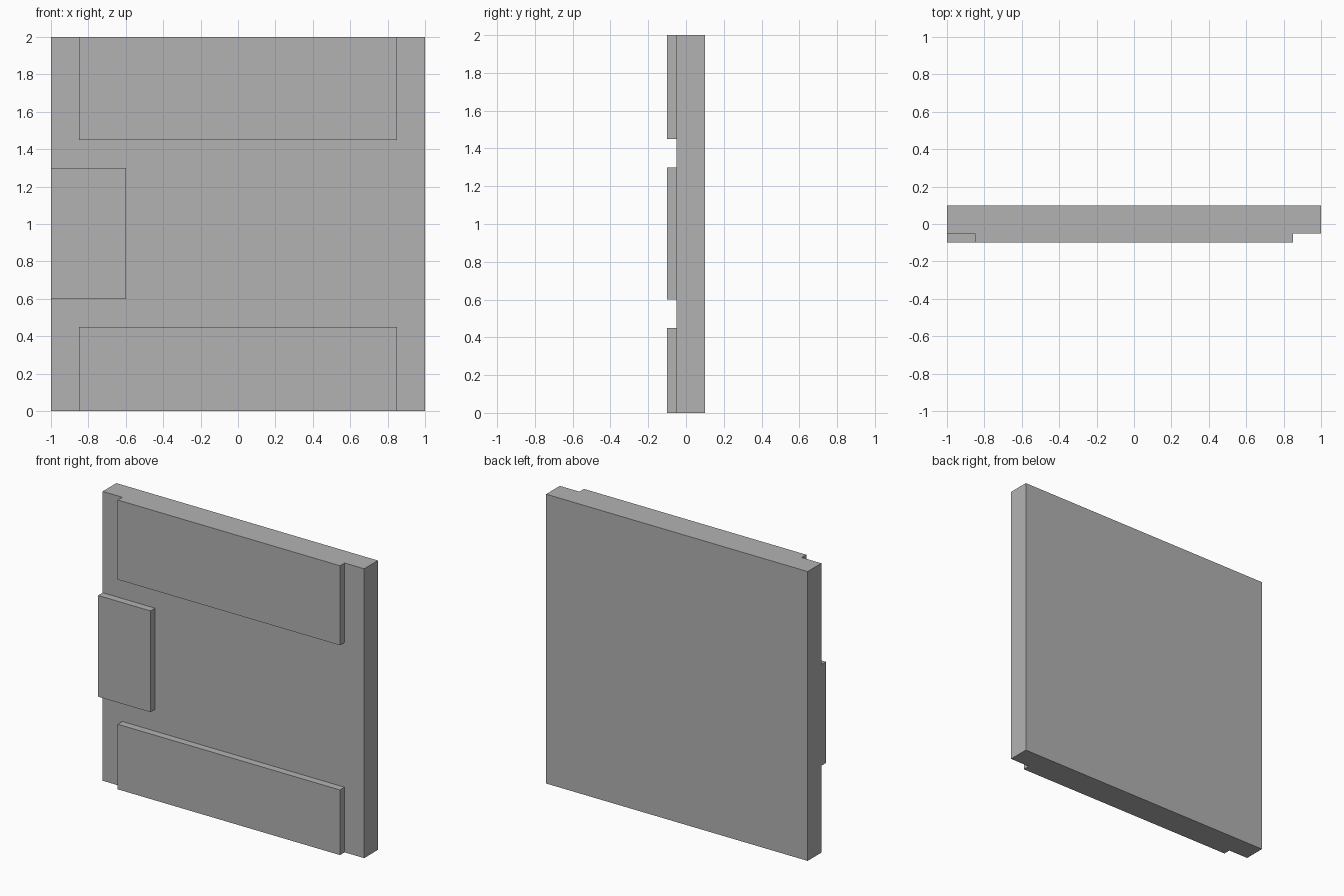
import bpy
import bmesh
from mathutils import Vector

cube = bpy.data.objects.get("Cube")
if cube:
    bpy.data.objects.remove(cube, do_unlink=True)

GREY = (0.448, 0.448, 0.448, 1.0)
grey = bpy.data.materials.new("plain_grey")
grey.use_nodes = True
grey.diffuse_color = GREY
grey.node_tree.nodes["Principled BSDF"].inputs["Base Color"].default_value = GREY


def box(name, low, high):
    """Add a flat-faced box spanning two opposite corners."""
    low, high = Vector(low), Vector(high)
    bm = bmesh.new()
    bmesh.ops.create_cube(bm, size=1)
    for v in bm.verts:
        v.co = (low + high) / 2 + v.co * (high - low)
    mesh = bpy.data.meshes.new(name)
    bm.to_mesh(mesh)
    bm.free()
    mesh.materials.append(grey)
    obj = bpy.data.objects.new(name, mesh)
    bpy.context.collection.objects.link(obj)
    return obj


FRONT, FACE, BACK = -0.10, -0.05, 0.10

# Square backing panel
box("back_panel", (-1, FACE, 0), (1, BACK, 2))

# Raised plates on the front: name, x range, z range
plates = [
    ("top_plate", -0.85, 0.85, 1.45, 2.0),
    ("bottom_plate", -0.85, 0.85, 0.0, 0.45),
    ("right_side_plate", -1.0, -0.6, 0.6, 1.3),
]
for name, x0, x1, z0, z1 in plates:
    box(name, (x0, FRONT, z0), (x1, FACE, z1))
